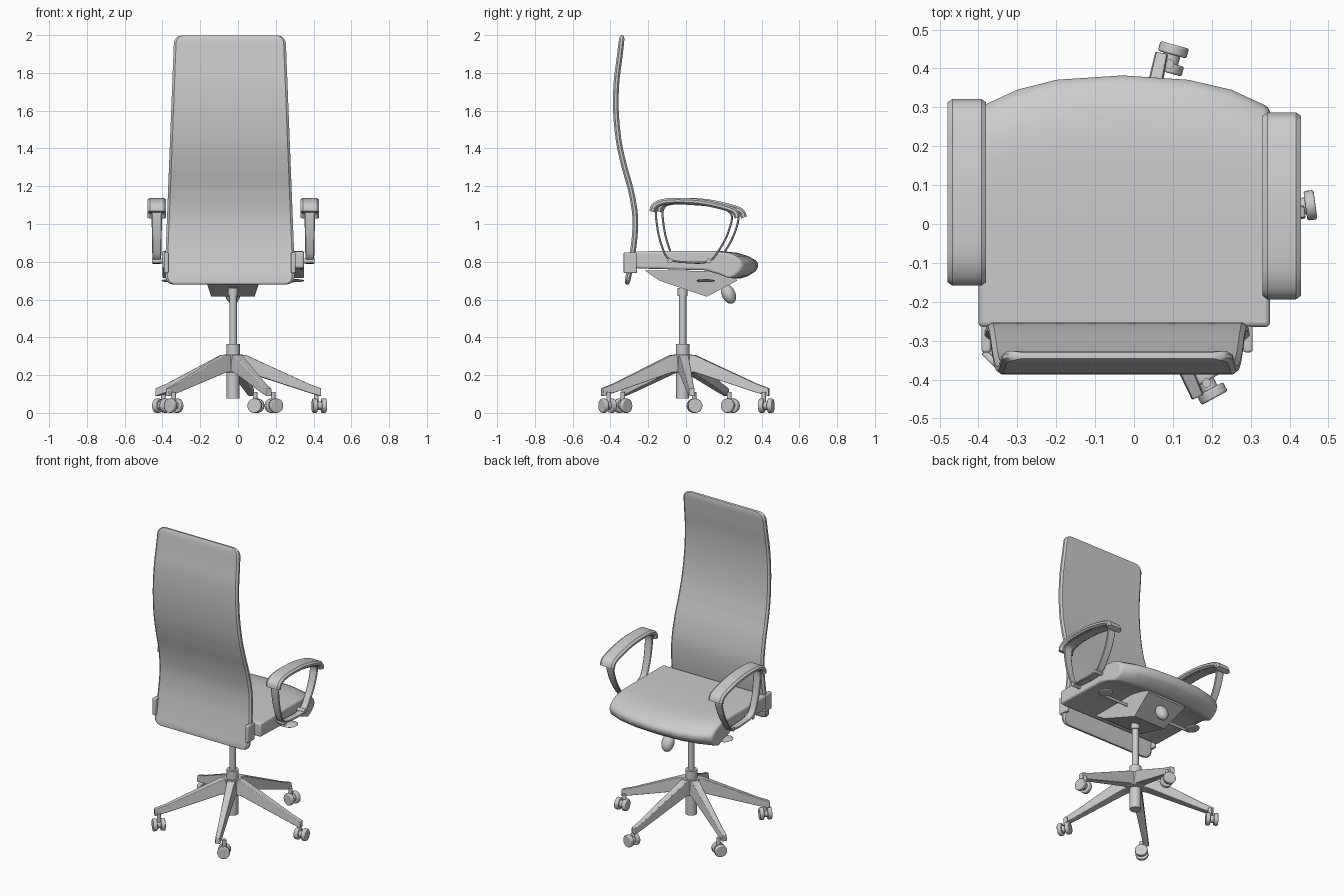
import bpy, bmesh, math
from mathutils import Vector, Matrix

cube = bpy.data.objects.get("Cube")
if cube:
    bpy.data.objects.remove(cube)

grey = bpy.data.materials.new("plain_grey")
grey.use_nodes = True
grey.diffuse_color = (0.6, 0.6, 0.6, 1)
grey.node_tree.nodes["Principled BSDF"].inputs["Base Color"].default_value = (0.6, 0.6, 0.6, 1)


def finish(bm, name, smooth=True, bevel=0):
    bmesh.ops.recalc_face_normals(bm, faces=bm.faces[:])
    mesh = bpy.data.meshes.new(name)
    bm.to_mesh(mesh)
    bm.free()
    mesh.materials.append(grey)
    ob = bpy.data.objects.new(name, mesh)
    bpy.context.collection.objects.link(ob)
    if bevel:
        mod = ob.modifiers.new("bevel", 'BEVEL')
        mod.width, mod.segments, mod.limit_method = bevel, 3, 'ANGLE'
    if smooth:
        bpy.ops.object.select_all(action='DESELECT')
        ob.select_set(True)
        bpy.context.view_layer.objects.active = ob
        bpy.ops.object.shade_smooth_by_angle(angle=math.radians(35))
    return ob


def loft(name, rings, closed=False, **kw):
    """Skin a list of equal rings, capping the ends unless closed."""
    bm = bmesh.new()
    rows = [[bm.verts.new(p) for p in ring] for ring in rings]
    n = len(rows[0])
    pairs = list(zip(rows, rows[1:])) + ([(rows[-1], rows[0])] if closed else [])
    for a, b in pairs:
        for i in range(n):
            j = (i + 1) % n
            bm.faces.new((a[i], a[j], b[j], b[i]))
    if not closed:
        bm.faces.new(rows[0])
        bm.faces.new(rows[-1])
    return finish(bm, name, **kw)


def curve(points, steps=6, closed=False):
    """Smooth path through (y, z) points."""
    p = [Vector(q) for q in points]
    p = [p[-1]] + p + p[:2] if closed else [2 * p[0] - p[1]] + p + [2 * p[-1] - p[-2]]
    out = []
    for a, b, c, d in zip(p, p[1:], p[2:], p[3:]):
        for s in range(steps):
            t = s / steps
            out.append(b + (c - a) * t / 2 + (2 * a - 5 * b + 4 * c - d) * t * t / 2
                       + (3 * b - a - 3 * c + d) * t ** 3 / 2)
    return out if closed else out + [p[-2]]


def ribbon(name, path, x, half, thick, closed=False, corner=0):
    """Sweep a soft-edged flat section along a (y, z) path; half(z) is its half width."""
    n, rings = len(path), []
    total = sum((b - a).length for a, b in zip(path, path[1:]))
    run = 0
    for i, p in enumerate(path):
        if i:
            run += (p - path[i - 1]).length
        nxt = path[(i + 1) % n] if closed else path[min(i + 1, n - 1)]
        prv = path[i - 1] if closed else path[max(i - 1, 0)]
        t = (nxt - prv).normalized()
        nor = Vector((-t.y, t.x))
        w, h = half(p.y), thick / 2
        d = min(run, total - run)
        if corner and d < corner:
            k = math.sqrt(max(0, corner ** 2 - (corner - d) ** 2))
            w -= corner - k
            h *= 0.5 + 0.5 * k / corner
        e = h * 0.8
        ring = []
        for u, v in ((w, .4), (w - e, 1), (e - w, 1), (-w, .4),
                     (-w, -.4), (e - w, -1), (w - e, -1), (w, -.4)):
            q = p + nor * (v * h)
            ring.append((x + u, q.x, q.y))
        rings.append(ring)
    return loft(name, rings, closed)


def cylinder(name, a, b, r, sides=24, r2=None, bevel=0):
    a, b = Vector(a), Vector(b)
    bm = bmesh.new()
    rot = (b - a).to_track_quat('Z', 'Y').to_matrix().to_4x4()
    bmesh.ops.create_cone(bm, cap_ends=True, segments=sides, radius1=r,
                          radius2=r if r2 is None else r2, depth=(b - a).length,
                          matrix=Matrix.Translation((a + b) / 2) @ rot)
    return finish(bm, name, bevel=bevel)


def ellipsoid(name, centre, size, tilt=0):
    bm = bmesh.new()
    bmesh.ops.create_uvsphere(bm, u_segments=20, v_segments=12, radius=1,
                              matrix=Matrix.Translation(centre) @ Matrix.Rotation(tilt, 4, 'X')
                              @ Matrix.Diagonal((*size, 1)))
    return finish(bm, name)


def box(name, lo, hi, bevel=0):
    rings = [[(x, lo[1], lo[2]), (x, hi[1], lo[2]), (x, hi[1], hi[2]), (x, lo[1], hi[2])]
             for x in (lo[0], hi[0])]
    return loft(name, rings, bevel=bevel)


# Tall S-shaped backrest, narrowing towards the top
back = curve([(-.313, .68), (-.29, .8), (-.272, .93), (-.27, 1.05), (-.292, 1.18), (-.328, 1.31),
              (-.356, 1.44), (-.371, 1.6), (-.368, 1.75), (-.352, 1.88), (-.338, 1.998)], 8)
dense = []
for i, (a, b) in enumerate(zip(back, back[1:])):
    cuts = 4 if i < 4 or i > len(back) - 6 else 1
    dense += [a.lerp(b, s / cuts) for s in range(cuts)]
ribbon("backrest", dense + [back[-1]], -.043, lambda z: .342 - .047 * max(0, z - .8) / 1.2, .03, corner=.045)
for x in (-.38, .293):
    box("back_side_bracket", (x - .012, -.33, .74), (x + .012, -.26, .85), .006)

# Seat cushion: a side profile spread across the width with a bowed front edge
profile = [(-.265, .855), (0, .858), (.18, .857), (.27, .848), (.33, .83), (.375, .805), (.385, .78),
           (.37, .75), (.33, .725), (.285, .71), (.2, .735), (.1, .755), (-.265, .765)]
stations = [(-.4, .69), (-.38, .74), (-.3, .87), (-.2, .96), (-.03, 1), (.14, .96), (.25, .87), (.33, .74), (.35, .69)]
loft("seat", [[(x, y if y < .1 else .1 + (y - .1) * k, z) for y, z in profile] for x, k in stations], bevel=.012)

# Tilt mechanism under the seat, tapered towards its underside
under = [(-.22, .755), (-.14, .70), (.11, .615), (.27, .70), (.25, .75)]
loft("tilt_mechanism", [[(-.027 + s * (.142 if z > .65 else .115), y, z) for y, z in under] for s in (-1, 1)], smooth=False)
ellipsoid("tension_knob", (-.027, .225, .63), (.04, .036, .055), math.radians(25))
for side in (-1, 1):
    cylinder("lever_rod", (-.027 + side * .1, .07, .70), (-.027 + side * .32, .07, .70), .009, 12)
    ellipsoid("lever_paddle", (-.027 + side * .335, .105, .70), (.042, .05, .008))

# Armrests: thick pad over a closed strap loop bolted to the seat side
pad = [(-.178, 1.065), (-.168, 1.095), (-.12, 1.117), (-.03, 1.122), (.08, 1.115), (.19, 1.092), (.255, 1.068), (.272, 1.035)]
loop = [(-.155, 1.08), (-.153, .99), (-.13, .89), (-.09, .815), (.01, .797), (.12, .803),
        (.18, .87), (.225, .96), (.24, 1.05), (.17, 1.09), (.04, 1.105), (-.1, 1.108)]
for x, inner, dy in ((-.43, -.39, .035), (.38, .34, 0)):
    def shift(pts):
        return [(y + dy, z) for y, z in pts]
    ribbon("arm_pad", curve(shift(pad)), x, lambda z: .05, .032)
    ribbon("arm_strap", curve(shift(loop), closed=True), x, lambda z: .023 + .006 * (z - .8) / .3, .011, closed=True)
    for y in (-.085, .12):
        cylinder("arm_bolt", (inner, y + dy, .805), (x + (x - inner) * .6, y + dy, .805), .013, 12)

# Gas lift column and hub
CX, CY = -.026, -.018
for name, z0, z1, r in (("column_collar", .62, .66, .026), ("column", .3, .65, .02),
                        ("column_sleeve", .3, .365, .036), ("hub", .215, .31, .05),
                        ("hub_tube", .075, .25, .034)):
    cylinder(name, (CX, CY, z0), (CX, CY, z1), r)

# Five tapered legs
for i in range(5):
    turn = Matrix.Translation((CX, CY, 0)) @ Matrix.Rotation(math.radians(6 + 72 * i), 4, 'Z')
    rings = []
    for r, w, top, low in ((.02, .032, .31, .215), (.07, .03, .305, .215), (.4, .019, .155, .108), (.468, .017, .13, .088)):
        rings.append([turn @ Vector(p) for p in ((r, -w, low), (r, w, low), (r, w * .8, top), (r, -w * .8, top))])
    loft("leg", rings, smooth=False, bevel=.004)

# Twin-wheel casters on radial axles
for x, y in ((.43, .045), (.095, .425), (-.405, .235), (-.34, -.335), (.19, -.415)):
    c = Vector((x, y, .038))
    out = Vector((x - CX, y - CY, 0)).normalized()
    for s in (-1, 1):
        cylinder("caster_wheel", c + out * s * .011, c + out * s * .037, .038, 24, bevel=.005)
    cylinder("caster_axle", c - out * .03, c + out * .03, .022, 16)
    end = Vector((CX, CY, 0)) + out * .445
    cylinder("caster_stem", (end.x, end.y, .05), (end.x, end.y, .11), .012, 12)
